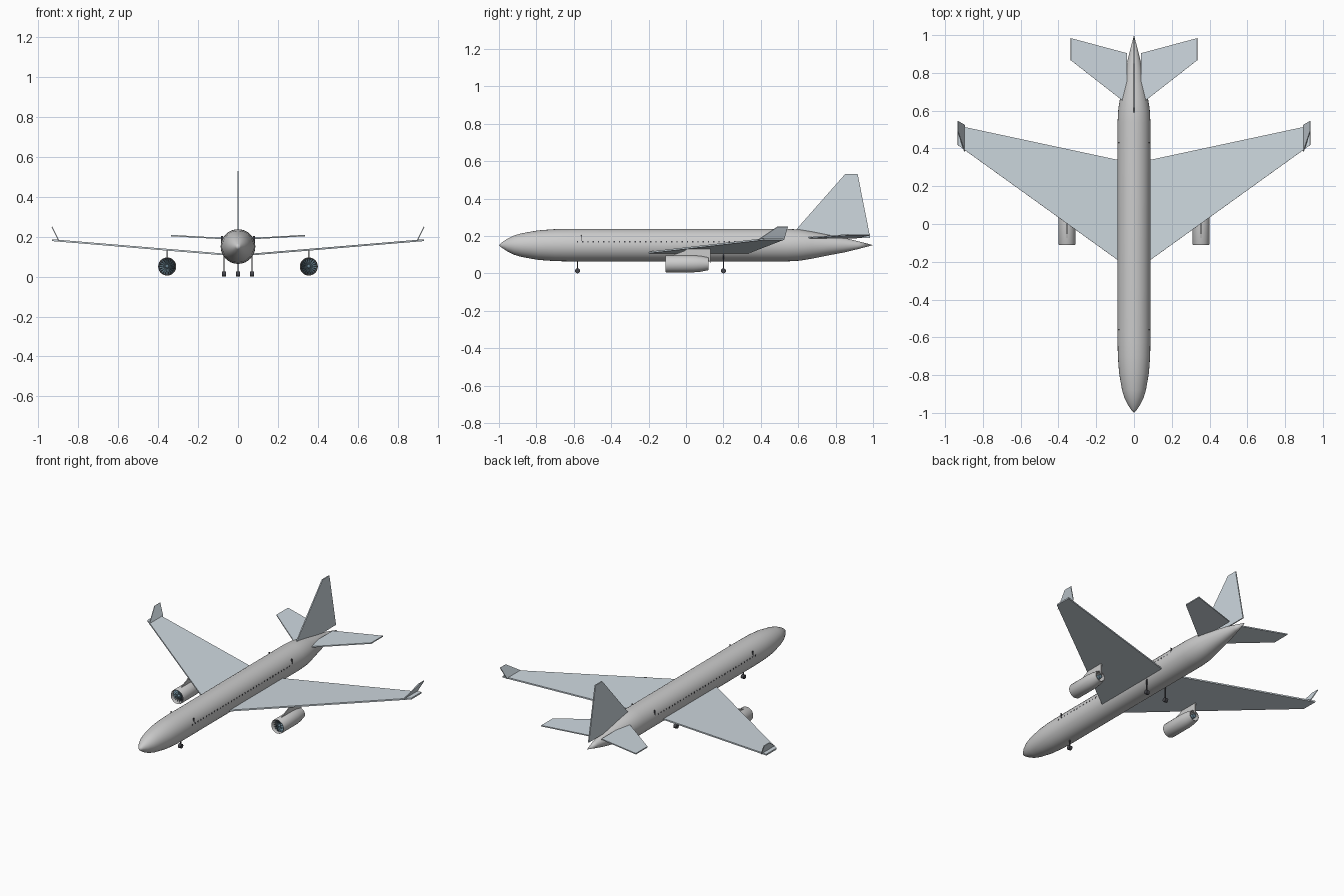
import bpy, bmesh
from math import sin, cos, pi, radians
from mathutils import Vector, Matrix

if "Cube" in bpy.data.objects:
    bpy.data.objects.remove(bpy.data.objects["Cube"])


def colour(name, rgb):
    m = bpy.data.materials.new(name)
    m.diffuse_color = (*rgb, 1)
    m.use_nodes = True
    m.node_tree.nodes["Principled BSDF"].inputs["Base Color"].default_value = m.diffuse_color
    return m


PANEL = colour("pale_blue_grey", (0.62, 0.69, 0.74))
DARK = colour("dark_grey", (0.06, 0.06, 0.07))
FAN = colour("fan_blue", (0.15, 0.24, 0.30))


def finish(name, bm, mat=None, mirror=False, smooth=False):
    bmesh.ops.remove_doubles(bm, verts=bm.verts, dist=1e-5)
    bmesh.ops.recalc_face_normals(bm, faces=bm.faces)
    me = bpy.data.meshes.new(name)
    bm.to_mesh(me)
    bm.free()
    ob = bpy.data.objects.new(name, me)
    bpy.context.collection.objects.link(ob)
    if mat:
        me.materials.append(mat)
    if smooth:
        bpy.ops.object.select_all(action='DESELECT')
        ob.select_set(True)
        bpy.context.view_layer.objects.active = ob
        bpy.ops.object.shade_smooth_by_angle(angle=radians(35))
    if mirror:
        ob.modifiers.new("mirror", 'MIRROR')
    return ob


def lathe(name, profile, x=0, z=0, n=32, closed=False, **kw):
    """Revolve (y, radius) points about a lengthwise axis."""
    bm = bmesh.new()
    rings = [[bm.verts.new((x + r * cos(2 * pi * i / n), y, z + r * sin(2 * pi * i / n)))
              for i in range(n)] for y, r in profile]
    pairs = list(zip(rings, rings[1:]))
    if closed:
        pairs.append((rings[-1], rings[0]))
    for a, b in pairs:
        for i in range(n):
            j = (i + 1) % n
            bm.faces.new((a[i], a[j], b[j], b[i]))
    return finish(name, bm, **kw)


def plate(name, points, thick, **kw):
    """Flat panel of even thickness, centred on the given outline."""
    bm = bmesh.new()
    pts = [Vector(p) for p in points]
    off = (pts[1] - pts[0]).cross(pts[2] - pts[0]).normalized() * thick / 2
    a = [bm.verts.new(p - off) for p in pts]
    b = [bm.verts.new(p + off) for p in pts]
    bm.faces.new(a)
    bm.faces.new(b[::-1])
    for i in range(len(pts)):
        j = (i + 1) % len(pts)
        bm.faces.new((a[i], a[j], b[j], b[i]))
    return finish(name, bm, **kw)


def add_box(bm, centre, size):
    bmesh.ops.create_cube(bm, size=1, matrix=Matrix.Translation(centre) @ Matrix.Diagonal((*size, 1)))


# Fuselage
lathe("fuselage", [(-1, 0), (-0.985, 0.014), (-0.955, 0.034), (-0.92, 0.051), (-0.88, 0.063),
                   (-0.79, 0.079), (-0.7, 0.0855), (-0.62, 0.087), (0.54, 0.087), (0.61, 0.083),
                   (0.67, 0.073), (0.77, 0.053), (0.85, 0.038), (0.92, 0.021), (1, 0)],
      z=0.151, n=32, smooth=True)

# Window rows and doors
bm = bmesh.new()
for i in range(36):
    add_box(bm, (0.0845, -0.58 + i * 0.028, 0.17), (0.003, 0.007, 0.008))
finish("windows", bm, DARK, mirror=True)
bm = bmesh.new()
for y in (-0.56, 0.43):
    add_box(bm, (0.08, y, 0.187), (0.008, 0.004, 0.036))
finish("door_edges", bm, DARK, mirror=True)

# Wings and raked winglets
plate("wings", [(0.065, -0.206, 0.111), (0.933, 0.418, 0.183), (0.933, 0.521, 0.183),
                (0.065, 0.335, 0.111)], 0.009, mat=PANEL, mirror=True)
plate("winglets", [(0.898, 0.385, 0.18), (0.933, 0.49, 0.25), (0.933, 0.545, 0.25),
                   (0.898, 0.525, 0.18)], 0.005, mat=PANEL, mirror=True)

# Tail surfaces
plate("tailplanes", [(0.036, 0.634, 0.189), (0.335, 0.867, 0.206), (0.335, 0.984, 0.206),
                     (0.036, 0.904, 0.189)], 0.007, mat=PANEL, mirror=True)
plate("tail_fin", [(0, 0.55, 0.19), (0, 0.85, 0.53), (0, 0.918, 0.53), (0, 0.985, 0.19)],
      0.007, mat=PANEL)

# Engine nacelles, hubs, fan blades and pylons
EX, EZ = 0.355, 0.051
lathe("engine_nacelles", [(-0.11, 0.043), (-0.105, 0.0455), (0.04, 0.0455), (0.08, 0.042),
                          (0.12, 0.034), (0.12, 0.030), (0.05, 0.039), (-0.10, 0.041)],
      EX, EZ, 24, closed=True, mirror=True, smooth=True)
lathe("engine_hubs", [(-0.105, 0), (-0.095, 0.007), (-0.08, 0.012), (0.05, 0.02),
                      (0.12, 0.012), (0.12, 0)], EX, EZ, 16, mat=FAN, mirror=True, smooth=True)
lathe("fan_backings", [(-0.07, 0), (-0.07, 0.041), (-0.066, 0.041), (-0.066, 0)],
      EX, EZ, 24, mat=DARK, mirror=True)
bm = bmesh.new()
for i in range(18):
    a = 2 * pi * i / 18
    spin = Matrix.Translation((EX, -0.085, EZ)) @ Matrix.Rotation(a, 4, 'Y')
    bmesh.ops.create_cube(bm, size=1, matrix=spin @ Matrix.Translation((0, 0, 0.025))
                          @ Matrix.Rotation(0.6, 4, 'Z') @ Matrix.Diagonal((0.002, 0.014, 0.031, 1)))
finish("fan_blades", bm, FAN, mirror=True)
plate("engine_pylons", [(EX, -0.085, 0.092), (EX, -0.01, 0.12), (EX, 0.01, 0.133),
                        (EX, 0.13, 0.133), (EX, 0.13, 0.055), (EX, 0.115, 0.08)],
      0.006, mirror=True)


# Landing gear
def gear(name, x, y, top, mirror):
    bm = bmesh.new()
    add_box(bm, (x, y, (0.02 + top) / 2), (0.006, 0.006, top - 0.02))
    finish(name + "_strut", bm, DARK, mirror=mirror)
    bm = bmesh.new()
    bmesh.ops.create_cone(bm, cap_ends=True, segments=16, radius1=0.0135, radius2=0.0135, depth=0.02,
                          matrix=Matrix.Translation((x, y, 0.0135)) @ Matrix.Rotation(pi / 2, 4, 'Y'))
    finish(name + "_wheel", bm, DARK, mirror=mirror, smooth=True)


gear("nose_gear", 0, -0.58, 0.08, False)
gear("main_gear", 0.07, 0.2, 0.11, True)
